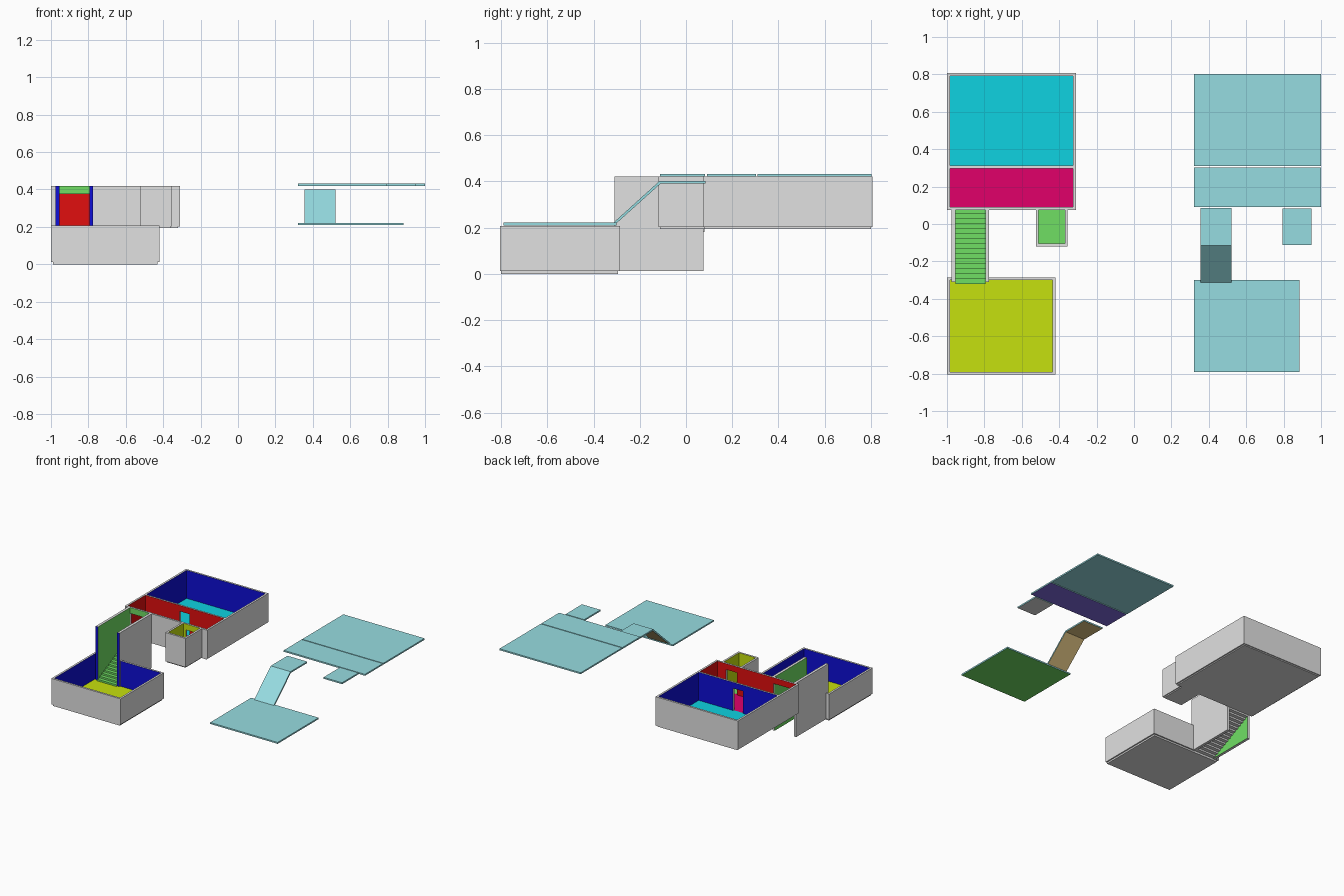
import bpy, bmesh
from mathutils import Vector

if "Cube" in bpy.data.objects:
    bpy.data.objects.remove(bpy.data.objects["Cube"])


def lin(c):
    c /= 255
    return c / 12.92 if c < 0.04045 else ((c + 0.055) / 1.055) ** 2.4


PALETTE = {
    "gray": (225, 225, 225), "teal": (150, 220, 225), "green": (112, 223, 100),
    "yellow": (198, 225, 14), "cyan": (14, 210, 225), "magenta": (225, 0, 106),
    "red": (225, 14, 14), "blue": (14, 14, 215), "purple": (129, 106, 225),
    "tan": (225, 197, 132),
}
MATS = {}
for name, rgb in PALETTE.items():
    m = bpy.data.materials.new(name)
    m.diffuse_color = (*[lin(c) for c in rgb], 1)
    m.use_nodes = True
    m.node_tree.nodes["Principled BSDF"].inputs["Base Color"].default_value = m.diffuse_color
    MATS[name] = m

DIRS = {"-x": (-1, 0, 0), "+x": (1, 0, 0), "-y": (0, -1, 0),
        "+y": (0, 1, 0), "-z": (0, 0, -1), "+z": (0, 0, 1)}


def finish(name, bm, base, sides):
    """Make the object; faces pointing along a key of sides take that colour."""
    bmesh.ops.recalc_face_normals(bm, faces=bm.faces)
    bm.normal_update()
    me = bpy.data.meshes.new(name)
    me.materials.append(MATS[base])
    for i, (d, col) in enumerate(sides.items(), 1):
        me.materials.append(MATS[col])
        for f in bm.faces:
            if f.normal.dot(Vector(DIRS[d])) > 0.6:
                f.material_index = i
    bm.to_mesh(me)
    bm.free()
    bpy.context.collection.objects.link(bpy.data.objects.new(name, me))


def boxes(name, spans, base="gray", sides=None):
    """One object from a list of (x0, x1, y0, y1, z0, z1) boxes."""
    bm = bmesh.new()
    for x0, x1, y0, y1, z0, z1 in spans:
        for v in bmesh.ops.create_cube(bm, size=1)["verts"]:
            v.co = (x1 if v.co.x > 0 else x0, y1 if v.co.y > 0 else y0,
                    z1 if v.co.z > 0 else z0)
    finish(name, bm, base, sides or {})


T = 0.015            # wall thickness
L0, L1 = 0.012, 0.207  # lower wall heights
U0, U1 = 0.202, 0.42   # upper wall heights
DOOR = 0.375         # door head height

# floor slabs
boxes("lower_floor", [(-0.99, -0.43, -0.8, -0.295, 0, 0.015)], sides={"+z": "yellow"})
boxes("hall_floor", [(-0.99, -0.32, 0.305, 0.8, 0.194, 0.207)], sides={"+z": "cyan"})
boxes("corridor_floor", [(-0.99, -0.32, 0.08, 0.305, 0.194, 0.207)], sides={"+z": "magenta"})
boxes("closet_floor", [(-0.518, -0.362, -0.112, 0.08, 0.194, 0.207)], sides={"+z": "green"})

# lower room walls, open at the stairs
boxes("lower_wall_left", [(-1, -1 + T, -0.805, -0.285, L0, L1)], sides={"+x": "blue"})
boxes("lower_wall_right", [(-0.435, -0.42, -0.805, -0.285, L0, L1)], sides={"-x": "blue"})
boxes("lower_wall_front", [(-1 + T, -0.435, -0.805, -0.79, L0, L1)], sides={"+y": "blue"})
boxes("lower_wall_back", [(-1 + T, -0.975, -0.3, -0.285, L0, L1),
                          (-0.775, -0.435, -0.3, -0.285, L0, L1)], sides={"-y": "blue"})

# stair side walls
boxes("stair_wall_left", [(-0.975, -0.955, -0.31, 0.075, L0, U1)],
      sides={"+x": "green", "-y": "blue"})
boxes("stair_wall_right", [(-0.795, -0.775, -0.31, 0.075, L0, U1)],
      sides={"-x": "green", "-y": "blue"})

# stair flight
N = 15
pitch, rise = 0.4 / N, (0.207 - 0.015) / N
boxes("stairs", [(-0.955, -0.795, -0.32 + i * pitch, -0.32 + (i + 1) * pitch,
                  0.015 + max(i - 1, 0) * rise, 0.015 + (i + 1) * rise) for i in range(N)],
      sides={"+z": "green", "-y": "green"})

# big room walls
boxes("hall_wall_left", [(-1, -1 + T, 0.305, 0.807, U0, U1)], sides={"+x": "blue"})
boxes("hall_wall_right", [(-0.325, -0.31, 0.305, 0.807, U0, U1)], sides={"-x": "blue"})
boxes("hall_wall_back", [(-1 + T, -0.325, 0.792, 0.807, U0, U1)], sides={"-y": "blue"})

# partition with a door in the middle
boxes("partition", [(-1 + T, -0.697, 0.298, 0.312, U0, U1),
                    (-0.697, -0.613, 0.298, 0.312, DOOR, U1),
                    (-0.613, -0.325, 0.298, 0.312, U0, U1)],
      sides={"-y": "red", "+y": "blue"})

# corridor walls
boxes("corridor_wall_left", [(-1, -1 + T, 0.075, 0.305, U0, U1)], sides={"+x": "red"})
boxes("corridor_wall_right", [(-0.325, -0.31, 0.075, 0.305, U0, U1)], sides={"-x": "red"})
boxes("corridor_wall_front", [(-1 + T, -0.955, 0.075, 0.09, U0, U1),
                              (-0.795, -0.51, 0.075, 0.09, U0, U1),
                              (-0.37, -0.325, 0.075, 0.09, U0, U1)], sides={"+y": "red"})
boxes("stair_door_head", [(-0.955, -0.795, 0.075, 0.09, DOOR, U1)],
      sides={"-y": "green", "+y": "red"})
boxes("closet_wall_back", [(-0.51, -0.49, 0.075, 0.09, U0, U1),
                           (-0.49, -0.4, 0.075, 0.09, DOOR, U1),
                           (-0.4, -0.37, 0.075, 0.09, U0, U1)],
      sides={"-y": "yellow", "+y": "red"})

# small room walls
boxes("closet_wall_left", [(-0.525, -0.51, -0.12, 0.075, U0, U1)], sides={"+x": "yellow"})
boxes("closet_wall_right", [(-0.37, -0.355, -0.12, 0.075, U0, U1)], sides={"-x": "yellow"})
boxes("closet_wall_front", [(-0.51, -0.37, -0.12, -0.105, U0, U1)], sides={"+y": "yellow"})

# roofs set aside to the right, each with its own ceiling colour
boxes("lower_roof", [(0.32, 0.885, -0.79, -0.3, 0.21, 0.221)], "teal", {"-z": "green"})
boxes("hall_roof", [(0.32, 1.0, 0.31, 0.803, 0.42, 0.431)], "teal")
boxes("corridor_roof", [(0.32, 1.0, 0.09, 0.303, 0.42, 0.431)], "teal", {"-z": "purple"})
boxes("closet_roof", [(0.795, 0.95, -0.112, 0.083, 0.42, 0.431)], "teal", {"-z": "gray"})

# stair roof: sloped part and landing from one profile
profile = [(-0.307, 0.213), (-0.11, 0.39), (0.085, 0.39),
           (0.085, 0.401), (-0.115, 0.401), (-0.314, 0.221)]
bm = bmesh.new()
face = bm.faces.new([bm.verts.new((0.355, y, z)) for y, z in profile])
ext = bmesh.ops.extrude_face_region(bm, geom=[face])["geom"]
bmesh.ops.translate(bm, vec=(0.165, 0, 0),
                    verts=[g for g in ext if isinstance(g, bmesh.types.BMVert)])
finish("stair_roof", bm, "teal", {"-z": "tan"})
